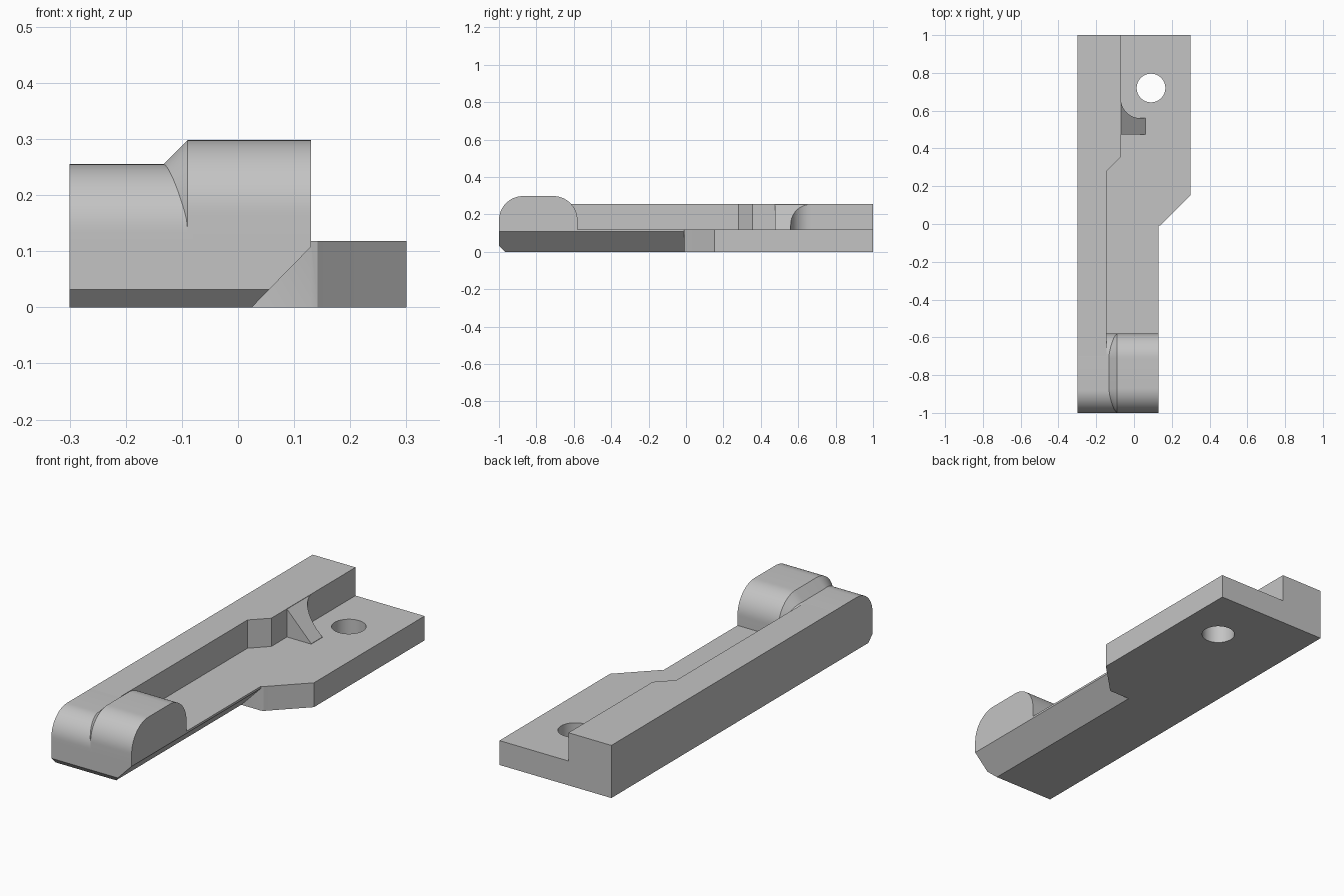
import bpy, bmesh
from math import sin, cos, pi, radians

cube = bpy.data.objects.get("Cube")
if cube:
    bpy.data.objects.remove(cube, do_unlink=True)

grey = bpy.data.materials.new("plain grey")
grey.use_nodes = True
COLOUR = (0.55, 0.55, 0.55, 1)
grey.diffuse_color = COLOUR
grey.node_tree.nodes["Principled BSDF"].inputs["Base Color"].default_value = COLOUR

BASE_TOP, RAIL_TOP, KNOB_TOP = 0.118, 0.255, 0.298
LEFT, RIGHT, FRONT, BACK = 0.30, -0.30, -1.0, 1.0
NECK, KNOB_BACK = 0.13, -0.58


def loft(name, loops):
    """Skin a row of matching closed loops and cap both ends."""
    bm = bmesh.new()
    rings = [[bm.verts.new(p) for p in loop] for loop in loops]
    n = len(rings[0])
    for a, b in zip(rings, rings[1:]):
        for i in range(n):
            j = (i + 1) % n
            bm.faces.new((a[i], a[j], b[j], b[i]))
    bm.faces.new(rings[0])
    bm.faces.new(rings[-1])
    bmesh.ops.recalc_face_normals(bm, faces=bm.faces)
    mesh = bpy.data.meshes.new(name)
    bm.to_mesh(mesh)
    bm.free()
    mesh.materials.append(grey)
    obj = bpy.data.objects.new(name, mesh)
    bpy.context.collection.objects.link(obj)
    return obj


def activate(obj):
    bpy.ops.object.select_all(action='DESELECT')
    obj.select_set(True)
    bpy.context.view_layer.objects.active = obj


def cut(obj, cutter):
    mod = obj.modifiers.new("cut", 'BOOLEAN')
    mod.operation = 'DIFFERENCE'
    mod.solver = 'EXACT'
    mod.object = cutter
    activate(obj)
    bpy.ops.object.modifier_apply(modifier=mod.name)
    bpy.data.objects.remove(cutter, do_unlink=True)


def smooth(obj):
    activate(obj)
    bpy.ops.object.shade_smooth_by_angle(angle=radians(25))


def upright(name, plan, low, high):
    return loft(name, [[(x, y, z) for x, y in plan] for z in (low, high)])


def arc(cx, cy, r, start, end, steps=16):
    angles = [radians(start + (end - start) * i / steps) for i in range(steps + 1)]
    return [(cx + r * cos(a), cy + r * sin(a)) for a in angles]


def hump(x, top, radius, inset=0):
    """Side profile with both upper corners rounded, optionally shrunk."""
    z, r = top - radius, radius - inset
    pts = [(FRONT + inset, BASE_TOP), (KNOB_BACK - inset, BASE_TOP)]
    pts += arc(KNOB_BACK - radius, z, r, 0, 90)
    pts += arc(FRONT + radius, z, r, 90, 180)
    return [(x, y, h) for y, h in pts]


# Base plate with a wide rear and a narrow neck
base = upright("base_plate", [
    (RIGHT, FRONT), (NECK, FRONT), (NECK, -0.01), (0.142, -0.006),
    (0.155, 0.008), (LEFT, 0.153), (LEFT, BACK), (RIGHT, BACK)], 0, BASE_TOP)

# Slanted underside along the neck
cut(base, loft("neck_cutter", [
    [(0.005, y, -0.02), (0.14, y, 0.118), (0.14, y, -0.02)]
    for y in (FRONT - 0.1, -0.01)]))

# Small bevel under the front edge
cut(base, loft("front_cutter", [
    [(x, FRONT - 0.02, 0.052), (x, FRONT + 0.052, -0.02), (x, FRONT - 0.02, -0.02)]
    for x in (RIGHT - 0.1, LEFT)]))

# Round hole through the rear
cut(base, upright("hole_cutter", arc(0.09, 0.72, 0.076, 0, 352.5, 47), -0.1, 0.2))
smooth(base)

# Raised rail with a jog in its inner wall
upright("rail", [
    (RIGHT, -0.70), (-0.145, -0.70), (-0.145, 0.28),
    (-0.07, 0.355), (-0.07, BACK), (RIGHT, BACK)], BASE_TOP, RAIL_TOP)

# Rounded front end of the rail
smooth(loft("rail_nose", [hump(x, RAIL_TOP, 0.12) for x in (RIGHT, -0.08)]))

# Taller rounded knob, bevelled towards the rail
smooth(loft("knob", [hump(x, KNOB_TOP, 0.13, d) for x, d in (
    (-0.145, 0.055), (-0.09, 0), (NECK, 0))]))

# Sloping gusset with a curved rear flank
plan = [(-0.07, 0.475), (0.06, 0.475), (0.06, 0.56)]
plan += arc(0.035, 0.665, 0.105, 270, 180)
slope = (RAIL_TOP - BASE_TOP - 0.004) / 0.13
smooth(loft("gusset", [
    [(x, y, BASE_TOP) for x, y in plan],
    [(x, y, RAIL_TOP - 0.002 - slope * (x + 0.07)) for x, y in plan]]))
